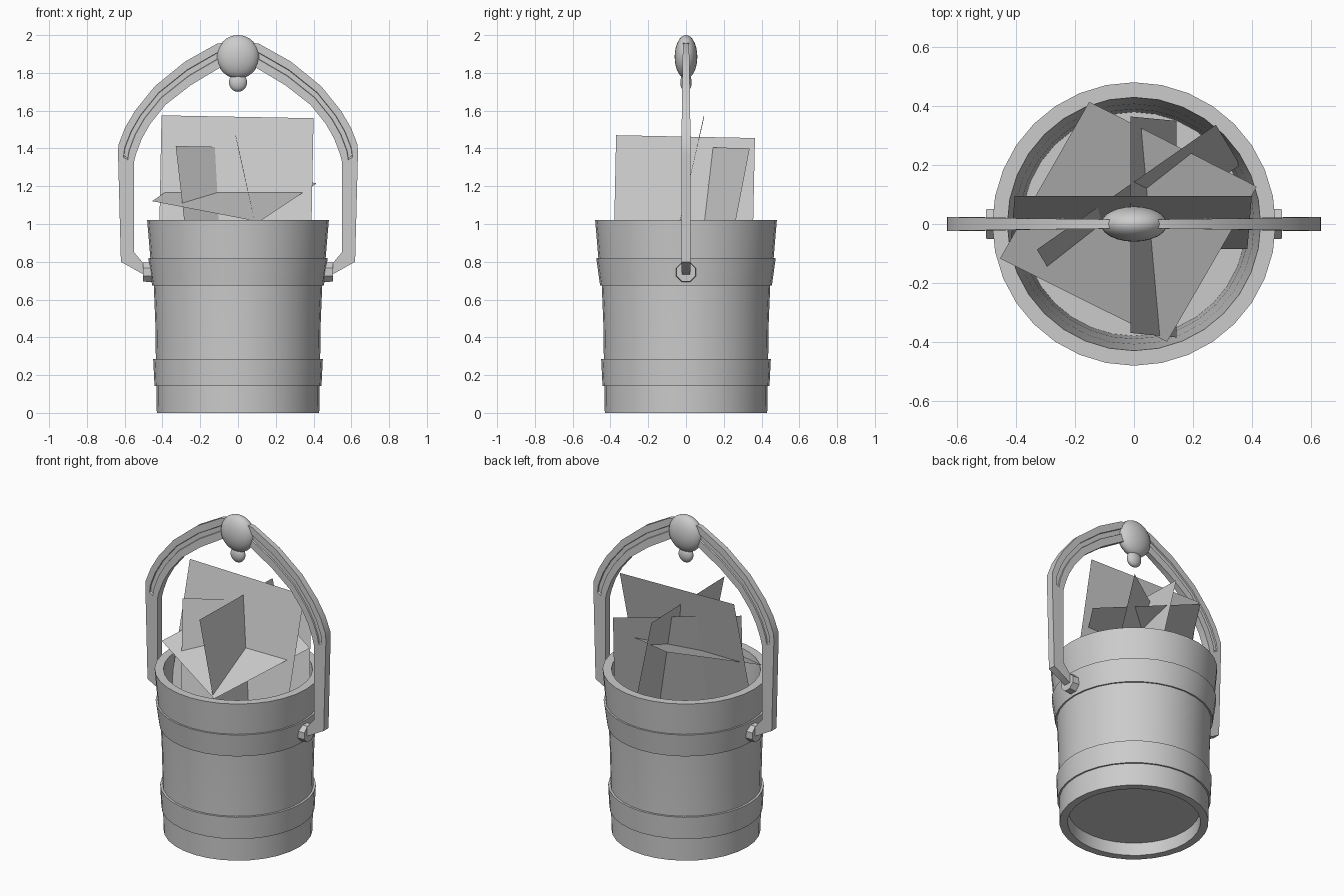
import bpy, bmesh, math
from mathutils import Vector, Matrix

if "Cube" in bpy.data.objects:
    bpy.data.objects.remove(bpy.data.objects["Cube"])


def finish(name, bm, smooth=True, recalc=True):
    if recalc:
        bmesh.ops.recalc_face_normals(bm, faces=bm.faces)
    me = bpy.data.meshes.new(name)
    bm.to_mesh(me)
    bm.free()
    ob = bpy.data.objects.new(name, me)
    bpy.context.collection.objects.link(ob)
    if smooth:
        bpy.ops.object.select_all(action='DESELECT')
        ob.select_set(True)
        bpy.context.view_layer.objects.active = ob
        bpy.ops.object.shade_smooth_by_angle(angle=math.radians(30))
    return ob


def loft(bm, rings):
    """Quads between successive closed rings of points."""
    rows = [[bm.verts.new(p) for p in r] for r in rings]
    for a, b in zip(rows, rows[1:]):
        n = len(a)
        for i in range(n):
            j = (i + 1) % n
            bm.faces.new((a[i], a[j], b[j], b[i]))
    return rows


def circle(r, z, n=32):
    return [(r * math.cos(2 * math.pi * i / n), r * math.sin(2 * math.pi * i / n), z)
            for i in range(n)]


def quad(name, corners):
    bm = bmesh.new()
    bm.faces.new([bm.verts.new(c) for c in corners])
    finish(name, bm, smooth=False, recalc=False)


# Bucket wall: foot ring, flared outside with two raised bands, rim, inner wall
profile = [(.38, .08), (.383, 0), (.43, 0), (.432, .143), (.442, .143), (.449, .285),
           (.435, .285), (.438, .48), (.446, .675), (.455, .675), (.475, .82),
           (.464, .82), (.481, 1.02), (.43, 1.02), (.408, .70), (.39, .35), (.38, .08)]
bm = bmesh.new()
loft(bm, [circle(r, z) for r, z in profile])
bmesh.ops.remove_doubles(bm, verts=bm.verts, dist=1e-5)
finish("bucket_wall", bm)

# Bucket floor
quad("bucket_floor", circle(.38, .08))

# Handle: (outer point, inner point, half thickness, groove depth), right half
D = .008
stations = [
    ((.47, .725), (.47, .78), .022, 0),
    ((.495, .73), (.495, .785), .022, 0),
    ((.62, .80), (.55, .85), .024, 0),
    ((.635, 1.37), (.55, 1.32), .024, 0),
    ((.635, 1.38), (.55, 1.33), .024, D),
    ((.633, 1.42), (.54, 1.37), .024, D),
    ((.598, 1.51), (.51, 1.45), .023, D),
    ((.545, 1.60), (.465, 1.53), .022, D),
    ((.44, 1.73), (.385, 1.63), .020, D),
    ((.28, 1.86), (.25, 1.735), .018, D),
    ((.11, 1.955), (.10, 1.825), .016, D),
    ((0, 1.97), (0, 1.84), .016, D),
]
rings = []
for o, i, h, d in stations:
    side = [(0, h), (.35, h), (.37, h - d), (.60, h - d), (.62, h), (1, h)]
    sec = side + [(t, -y) for t, y in reversed(side)]
    rings.append([(o[0] + (i[0] - o[0]) * t, y, o[1] + (i[1] - o[1]) * t) for t, y in sec])
bm = bmesh.new()
rows = loft(bm, rings)
bm.faces.new(rows[0])
handle = finish("handle", bm)
mir = handle.modifiers.new("mirror", 'MIRROR')
mir.merge_threshold = .0005

# Pivot nuts on both sides
for s, label in ((1, "right"), (-1, "left")):
    bm = bmesh.new()
    bmesh.ops.create_cone(
        bm, cap_ends=True, segments=8, radius1=.058, radius2=.054, depth=.065,
        matrix=Matrix.Translation((s * .4695, 0, .745))
        @ Matrix.Rotation(s * math.pi / 2, 4, 'Y')
        @ Matrix.Rotation(math.pi / 8, 4, 'Z'))
    finish(label + "_pivot_nut", bm, smooth=False)

# Grip knob on the handle and the small bead beneath it
for name, z, size in (("grip_knob", 1.885, (.113, .06, .115)),
                      ("grip_bead", 1.75, (.048, .03, .05))):
    bm = bmesh.new()
    bmesh.ops.create_uvsphere(bm, u_segments=24, v_segments=16, radius=1,
                              matrix=Matrix.Translation((0, 0, z)) @ Matrix.Diagonal((*size, 1)))
    finish(name, bm)

# Four crossed flat sheets filling the bucket
quad("sheet_wide", [(-.42, -.085, .80), (.385, -.085, .785), (.40, .095, 1.56), (-.405, .095, 1.575)])
quad("sheet_deep", [(.145, -.385, .76), (.145, .35, .745), (-.012, .365, 1.455), (-.012, -.37, 1.47)])
quad("sheet_flat", [(-.455, -.117, 1.121), (.112, -.40, 1.012), (.417, .127, 1.215), (-.152, .415, 1.326)])
quad("sheet_diagonal", [(-.248, -.222, .70), (.36, .20, .69), (.278, .337, 1.40), (-.33, -.087, 1.413)])
